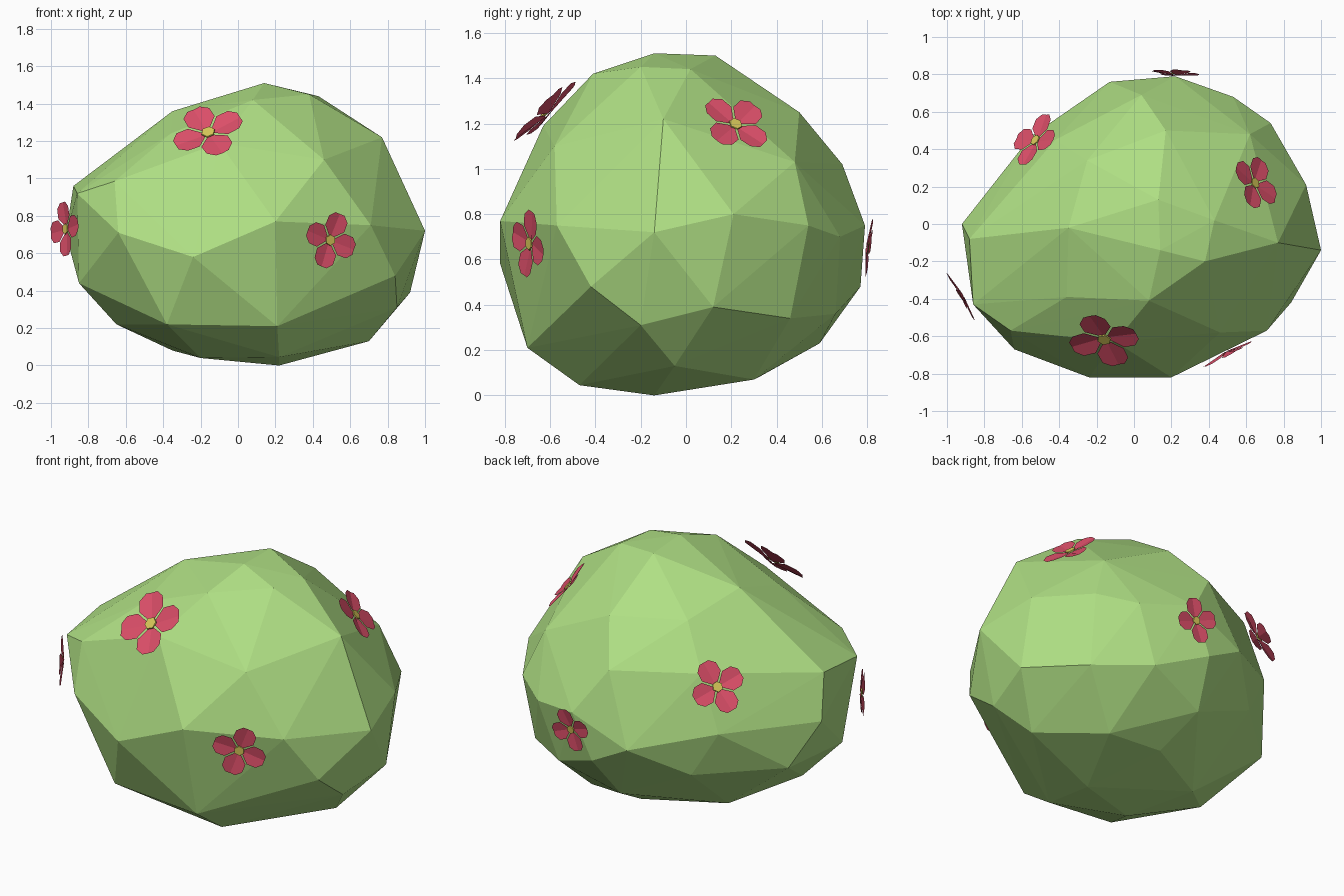
import bpy, bmesh, math
from mathutils import Vector, Matrix

if "Cube" in bpy.data.objects:
    bpy.data.objects.remove(bpy.data.objects["Cube"])


def material(name, col):
    m = bpy.data.materials.new(name)
    m.diffuse_color = (*col, 1)
    m.use_nodes = True
    m.node_tree.nodes["Principled BSDF"].inputs["Base Color"].default_value = m.diffuse_color
    return m


GREEN = material("leaf green", (0.43, 0.74, 0.23))
PINK = material("petal pink", (0.71, 0.077, 0.14))
YELLOW = material("flower yellow", (0.68, 0.58, 0.10))


def finish(bm, name, mats):
    me = bpy.data.meshes.new(name)
    bm.to_mesh(me)
    bm.free()
    for m in mats:
        me.materials.append(m)
    ob = bpy.data.objects.new(name, me)
    bpy.context.collection.objects.link(ob)
    return ob


# Bush: faceted boulder-like shell, the hull of a few corner points per tier
CORNERS = [
    # crown
    (.14, -.14, 1.51), (.13, .13, 1.5), (.43, .02, 1.44), (.08, -.41, 1.42),
    (-.35, -.02, 1.36), (-.25, .34, 1.27), (.17, .5, 1.25), (.38, -.2, 1.45),
    (.77, -.1, 1.22),
    # shoulder
    (-.36, -.39, 1.24), (-.1, -.63, 1.19), (.46, -.58, 1.1), (.62, .48, 1.03),
    (.04, .69, 1.02), (-.42, .45, 1.03), (-.66, -.57, .985), (-.88, -.08, .96),
    # waist
    (-.86, -.43, .92), (-.64, -.67, .71), (-.24, -.82, .58), (.2, -.82, .77),
    (.71, -.57, .75), (1, -.14, .72), (.92, .21, .8), (.73, .54, .75),
    (.53, .68, .7), (.22, .79, .75), (-.13, .76, .6), (-.55, .47, .7),
    (-.92, 0, .7),
    # lower ring
    (-.85, -.3, .44), (.84, -.42, .48), (.85, -.2, .31),
    (.92, .12, .39), (.1, .77, .48), (-.4, .52, .43), (-.8, .15, .44),
    (.7, .46, .34), (.4, .66, .36),
    # base
    (-.65, -.2, .22), (-.38, -.65, .22), (.21, -.7, .21), (.7, -.05, .13),
    (.03, .59, .23), (-.2, -.3, .04), (.22, -.47, .045), (.22, -.14, 0),
    (.43, .3, .07), (.08, .32, .08), (-.35, .09, .08),
]
bm = bmesh.new()
for p in CORNERS:
    bm.verts.new(p)
bmesh.ops.convex_hull(bm, input=bm.verts[:])
loose = [v for v in bm.verts if not v.link_faces]
bmesh.ops.delete(bm, geom=loose, context='VERTS')
bmesh.ops.recalc_face_normals(bm, faces=bm.faces[:])
finish(bm, "bush", [GREEN])

# Half outline of a petal: distance along, half width, height (flower radius = 1)
PETAL = [(.1, .05, .03), (.46, .42, .1), (.82, .41, .13), (1.03, .2, .12)]


def flower(name, centre, normal, radius, turn):
    """Four folded petals around a small yellow disc, facing along normal."""
    bm = bmesh.new()
    for k in range(4):
        spin = Matrix.Rotation(math.radians(turn + 90 * k), 4, 'Z')
        base = bm.verts.new(spin @ Vector((.1, 0, 0)))
        tip = bm.verts.new(spin @ Vector((1.03, 0, .1)))
        for side in (1, -1):
            rim = [bm.verts.new(spin @ Vector((x, side * w, h))) for x, w, h in PETAL]
            loop = [base] + rim + [tip]
            bm.faces.new(loop[::-1] if side > 0 else loop)
    # centre disc
    disc = bmesh.ops.create_cone(bm, cap_ends=True, segments=6, radius1=.21,
                                 radius2=.2, depth=.04,
                                 matrix=Matrix.Translation((0, 0, .08)))
    for f in {f for v in disc["verts"] for f in v.link_faces}:
        f.material_index = 1
    ob = finish(bm, name, [PINK, YELLOW])
    n = Vector(normal).normalized()
    rot = n.to_track_quat('Z', 'Y').to_matrix().to_4x4()
    seat = Vector(centre) - n * radius * .09
    ob.matrix_world = Matrix.Translation(seat) @ rot @ Matrix.Scale(radius, 4)


flower("flower_front_top", (-.16, -.62, 1.25), (-.15, -.68, .66), .185, 33)
flower("flower_front", (.495, -.695, .67), (.45, -.87, -.05), .145, -20)
flower("flower_left", (-.925, -.385, .73), (-.85, -.5, .02), .14, 10)
flower("flower_right", (.65, .22, 1.2), (.7, .3, .62), .15, 40)
flower("flower_back", (.22, .805, .65), (.05, .99, -.13), .125, 20)
flower("flower_back_left", (-.53, .45, .98), (-.65, .5, .55), .15, 22)
